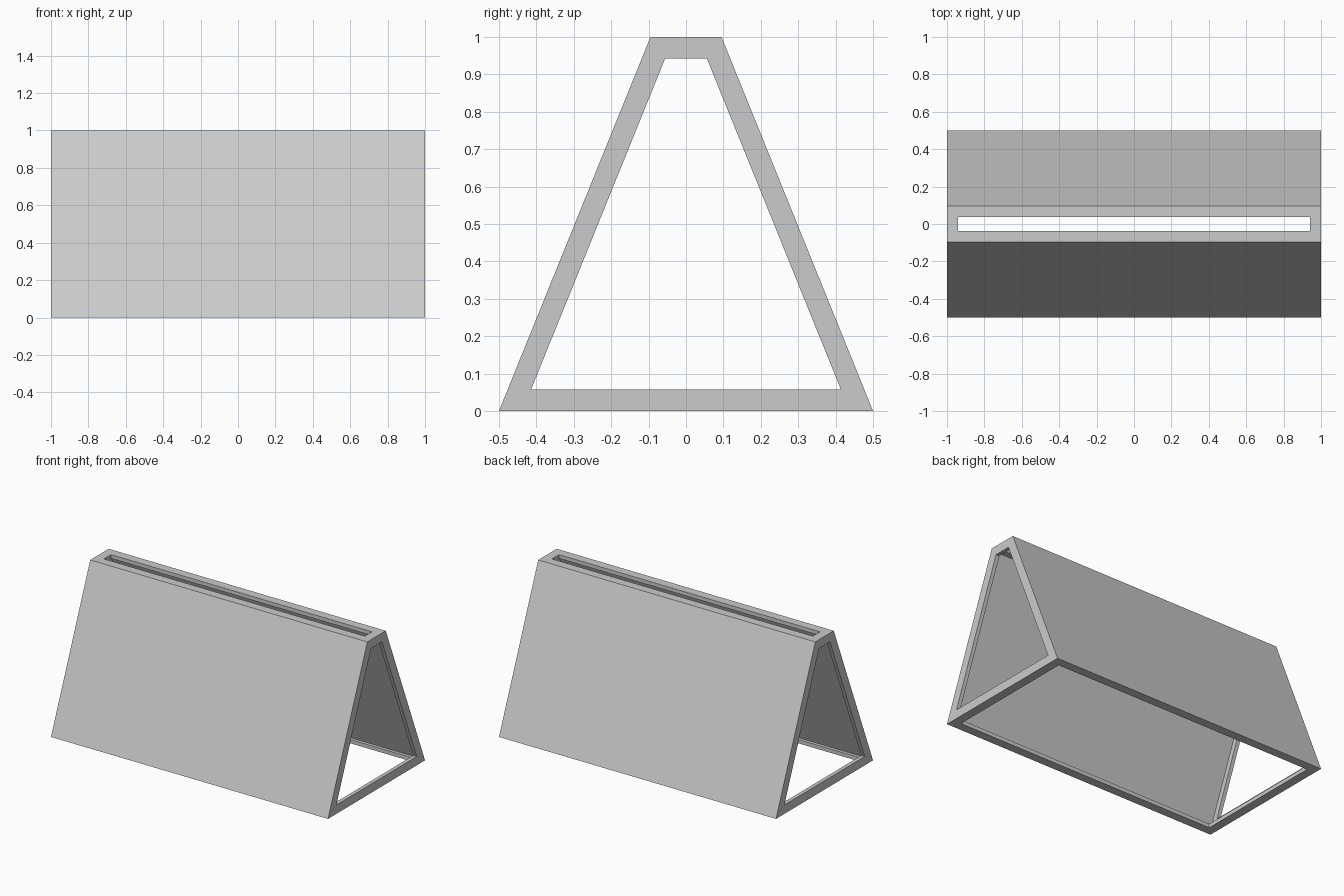
import bpy, bmesh
from mathutils import Matrix, Vector

if "Cube" in bpy.data.objects:
    bpy.data.objects.remove(bpy.data.objects["Cube"])

RIM = 0.058    # frame width around each opening
WALL = 0.025   # sheet thickness
profile = [(-0.5, 0), (0.5, 0), (0.095, 1), (-0.095, 1)]

# Tapered tent body as a closed prism
bm = bmesh.new()
left = [bm.verts.new((-1, y, z)) for y, z in profile]
right = [bm.verts.new((1, y, z)) for y, z in profile]
bm.faces.new(left)
bm.faces.new(right)
for i in range(4):
    j = (i + 1) % 4
    bm.faces.new((left[i], left[j], right[j], right[i]))
bmesh.ops.recalc_face_normals(bm, faces=bm.faces[:])
bm.normal_update()

# Framed openings in both ends, the base and the top slot
openings = [f for f in bm.faces if abs(f.normal.x) > 0.9 or abs(f.normal.z) > 0.9]
bmesh.ops.inset_individual(bm, faces=openings, thickness=RIM, use_even_offset=True)
bmesh.ops.delete(bm, geom=openings, context='FACES_ONLY')
bm.normal_update()

# Inner skin, offset evenly from every wall
outer_faces = bm.faces[:]
rim_edges = [e for e in bm.edges if len(e.link_faces) == 1]
inner = {}
for v in bm.verts[:]:
    normals = []
    for f in v.link_faces:
        if all(f.normal.dot(n) < 0.999 for n in normals):
            normals.append(f.normal.copy())
    if len(normals) == 3:
        shift = Matrix(normals).inverted() @ Vector((-WALL,) * 3)
    else:
        shift = normals[0] * -WALL
    inner[v] = v.co + shift
inner = {v: bm.verts.new(co) for v, co in inner.items()}
for f in outer_faces:
    bm.faces.new([inner[v] for v in reversed(f.verts)])

# Thickness of the opening edges
for e in rim_edges:
    a, b = e.verts
    bm.faces.new((a, b, inner[b], inner[a]))
bmesh.ops.recalc_face_normals(bm, faces=bm.faces[:])

mesh = bpy.data.meshes.new("tent_stand")
bm.to_mesh(mesh)
bm.free()
bpy.context.collection.objects.link(bpy.data.objects.new("tent_stand", mesh))
